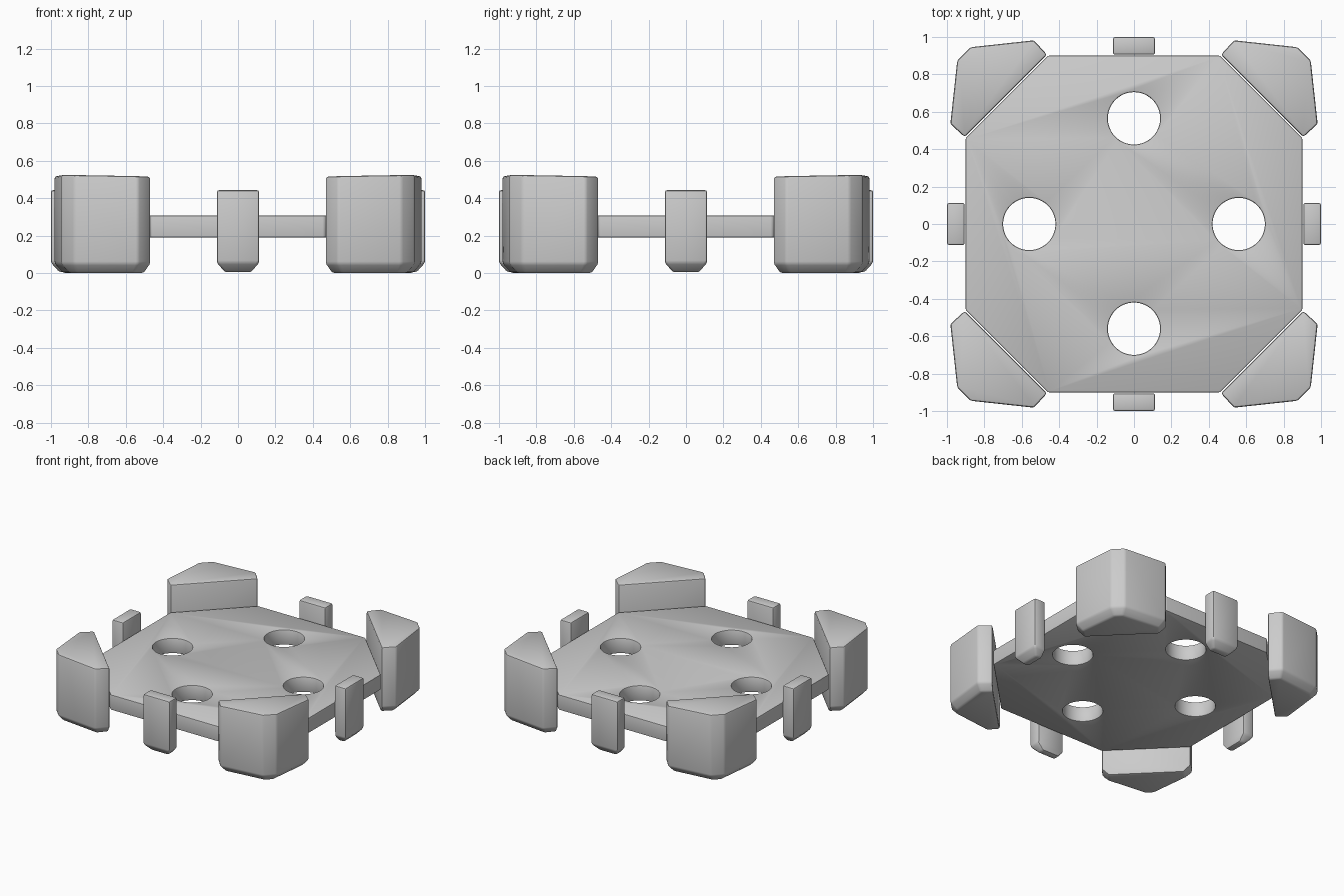
import bpy, bmesh, math
from mathutils import Matrix

if "Cube" in bpy.data.objects:
    bpy.data.objects.remove(bpy.data.objects["Cube"])


def add_object(name, bm):
    bmesh.ops.recalc_face_normals(bm, faces=bm.faces)
    mesh = bpy.data.meshes.new(name)
    bm.to_mesh(mesh)
    bm.free()
    ob = bpy.data.objects.new(name, mesh)
    bpy.context.collection.objects.link(ob)
    return ob


def loft(name, rings):
    """Closed solid through stacked rings of equal point count."""
    bm = bmesh.new()
    loops = [[bm.verts.new(p) for p in ring] for ring in rings]
    n = len(loops[0])
    for a, b in zip(loops, loops[1:]):
        for i in range(n):
            j = (i + 1) % n
            bm.faces.new((a[i], a[j], b[j], b[i]))
    bm.faces.new(loops[0])
    bm.faces.new(loops[-1])
    return add_object(name, bm)


def finish(ob, width, segments=2):
    bpy.ops.object.select_all(action='DESELECT')
    ob.select_set(True)
    bpy.context.view_layer.objects.active = ob
    if width:
        mod = ob.modifiers.new("soft_edges", 'BEVEL')
        mod.width, mod.segments = width, segments
        mod.limit_method = 'ANGLE'
        mod.angle_limit = math.radians(25)
        bpy.ops.object.modifier_apply(modifier=mod.name)
    bpy.ops.object.shade_smooth_by_angle(angle=math.radians(35))


# Plate: square with cut corners and four round holes
c, e = 0.46, 0.90
outline = [(c, -e), (e, -c), (e, c), (c, e), (-c, e), (-e, c), (-e, -c), (-c, -e)]
plate = loft("plate", [[(x, y, z) for x, y in outline] for z in (0.19, 0.308)])

bm = bmesh.new()
for x, y in ((0.56, 0), (-0.56, 0), (0, 0.565), (0, -0.56)):
    bmesh.ops.create_cone(bm, cap_ends=True, segments=48, radius1=0.14, radius2=0.14,
                          depth=0.6, matrix=Matrix.Translation((x, y, 0.25)))
cutter = add_object("hole_cutter", bm)
cutter.hide_render = True
mod = plate.modifiers.new("holes", 'BOOLEAN')
mod.operation, mod.solver, mod.object = 'DIFFERENCE', 'EXACT', cutter
bpy.context.view_layer.objects.active = plate
bpy.ops.object.modifier_apply(modifier=mod.name)
bpy.data.objects.remove(cutter)
finish(plate, 0.008)

# Corner bumpers: wedge blocks tapered at the foot, top rising slightly outward
body = [(0.465, 0.905), (0.535, 0.982), (0.875, 0.945),
        (0.945, 0.875), (0.982, 0.535), (0.905, 0.465)]
foot = [(0.50, 0.87), (0.555, 0.935), (0.86, 0.90),
        (0.90, 0.86), (0.935, 0.555), (0.87, 0.50)]
top_z = [0.515, 0.518, 0.524, 0.524, 0.518, 0.515]
for sx, side in ((1, "right"), (-1, "left")):
    for sy, end in ((1, "back"), (-1, "front")):
        rings = [[(x * sx, y * sy, 0) for x, y in foot],
                 [(x * sx, y * sy, 0.05) for x, y in body],
                 [(x * sx, y * sy, z) for (x, y), z in zip(body, top_z)]]
        finish(loft(f"{end}_{side}_bumper", rings), 0.012)

# Edge tabs: narrow upright blocks with a tapered foot
for k, side in enumerate(("right", "back", "left", "front")):
    def ring(x0, x1, w, z):
        rot = Matrix.Rotation(k * math.pi / 2, 3, 'Z')
        return [tuple(rot @ Matrix.Identity(3) @ v) for v in
                (bpy_vec(x0, -w, z), bpy_vec(x1, -w, z), bpy_vec(x1, w, z), bpy_vec(x0, w, z))]

    def bpy_vec(x, y, z):
        return Matrix.Translation((x, y, z)).to_translation()

    tab = loft(f"{side}_tab", [ring(0.905, 0.955, 0.07, 0.005),
                               ring(0.905, 1.0, 0.113, 0.055),
                               ring(0.905, 1.0, 0.113, 0.443)])
    finish(tab, 0.012)
